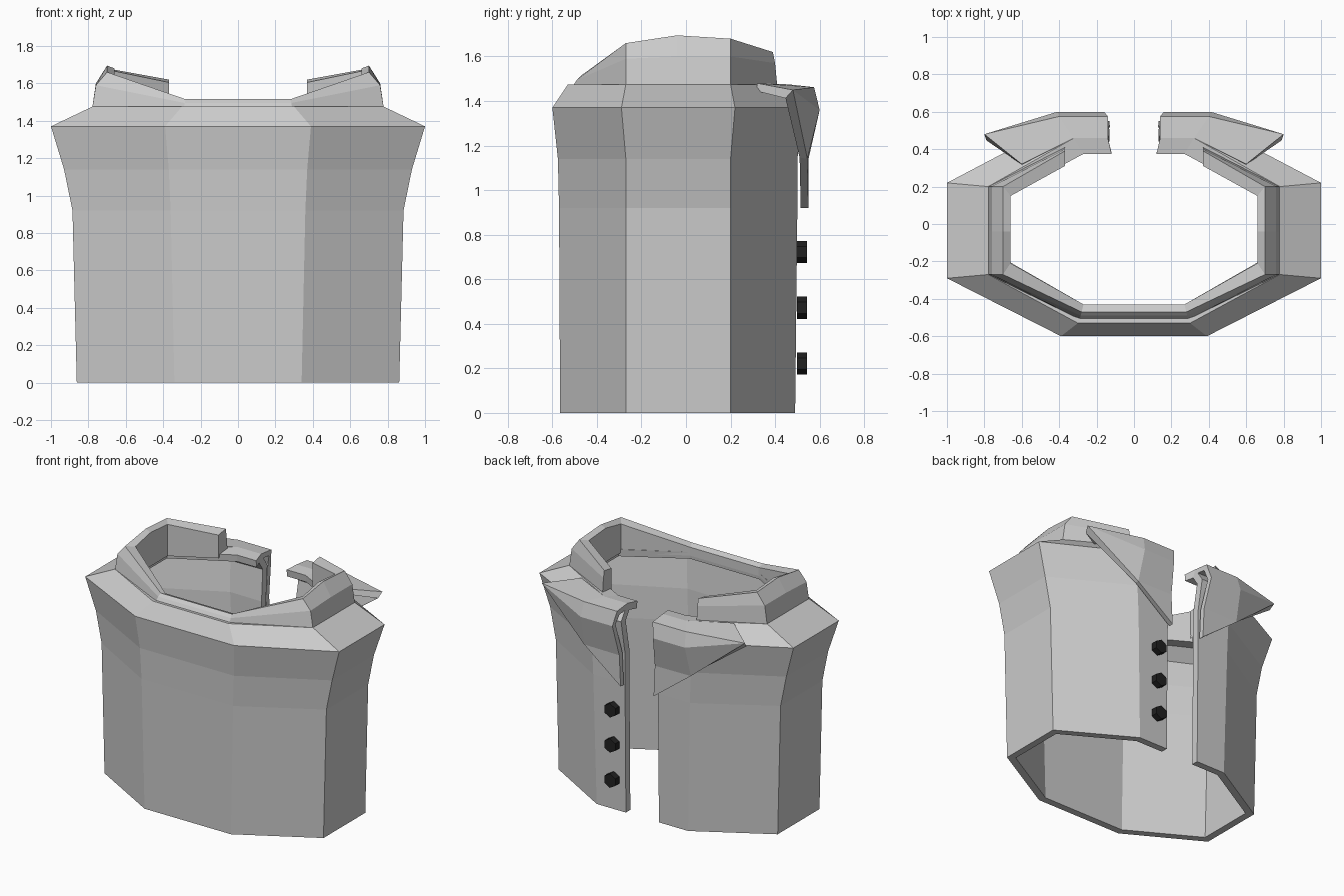
import bpy, math

if "Cube" in bpy.data.objects:
    bpy.data.objects.remove(bpy.data.objects["Cube"])

def sheet(name, verts, faces, thickness=0):
    """Half mesh mirrored over x, optionally thickened inward."""
    me = bpy.data.meshes.new(name)
    me.from_pydata(verts, [], faces)
    ob = bpy.data.objects.new(name, me)
    bpy.context.collection.objects.link(ob)
    m = ob.modifiers.new("mirror", 'MIRROR')
    m.merge_threshold = 0.001
    if thickness:
        s = ob.modifiers.new("solid", 'SOLIDIFY')
        s.thickness = thickness
        s.offset = -1
        s.use_even_offset = True
    return ob

def grid_faces(rows, cols):
    return [(r * cols + c, r * cols + c + 1, (r + 1) * cols + c + 1, (r + 1) * cols + c)
            for r in range(rows - 1) for c in range(cols - 1)]

# Body: z, back corner x/y, side x, side back y, side front y, front corner x, front y, opening x
rings = [
    (0.00, .34, -.565, .862, -.27, .20, .36, .49, .13),
    (0.92, .36, -.570, .885, -.27, .20, .38, .50, .13),
    (1.14, .37, -.575, .93, -.27, .20, .39, .50, .13),
    (1.37, .39, -.60, 1.0, -.29, .22, .41, .53, .14),
    (1.475, .30, -.53, .78, -.27, .20, .32, .46, .14),
    (1.465, .27, -.43, .67, -.20, .16, .27, .375, .12),
]
verts = []
for z, bx, by, sx, sb, sf, fx, fy, ox in rings:
    verts += [(0, by, z), (bx, by, z), (sx, sb, z), (sx, sf, z), (fx, fy, z), (ox, fy, z)]
sheet("coat_body", verts, grid_faces(len(rings), 6), .05)

# Standing collar: each column runs base, outer bend, top, inner top, inner base
outer = [(0, -.51), (.29, -.51), (.78, -.27), (.78, -.04), (.78, .20), (.37, .41)]
bend = [(0, -.49, 1.495), (.285, -.49, 1.495), (.76, -.27, 1.59), (.76, -.04, 1.60),
        (.76, .20, 1.60), (.37, .40, 1.57)]
top = [(0, -.47, 1.515), (.28, -.47, 1.515), (.70, -.27, 1.66), (.70, -.04, 1.695),
       (.70, .20, 1.68), (.37, .39, 1.62)]
inner = [(0, -.43), (.27, -.43), (.66, -.21), (.66, -.04), (.66, .15), (.37, .31)]
inner_top = [(x, y, t[2] - .015) for (x, y), t in zip(inner, top)]
verts = ([(x, y, 1.465) for x, y in outer] + bend + top + inner_top +
         [(x, y, 1.44) for x, y in inner])
sheet("collar", verts, grid_faces(5, 6) + [(5, 29, 23, 17, 11)])

# Pointed lapels folded over the front edges
verts = [(.14, .46, 1.475), (.32, .46, 1.475),   # fold
         (.14, .575, 1.462), (.40, .575, 1.462),  # top front edge
         (.16, .60, 1.36), (.41, .60, 1.36),     # widest
         (.14, .55, 1.14), (.42, .545, 1.14),    # lower
         (.13, .55, .92),                        # bottom point
         (.80, .48, 1.45), (.60, .32, 1.48)]     # outer tip, notch
faces = [(3, 2, 0, 1), (5, 4, 2, 3), (7, 6, 4, 5), (7, 8, 6),
         (9, 5, 3), (7, 5, 9), (3, 1, 10, 9)]
sheet("lapels", verts, faces, .035)

# Buttons
mat = bpy.data.materials.new("button_black")
mat.diffuse_color = (.015, .015, .015, 1)
mat.use_nodes = True
mat.node_tree.nodes["Principled BSDF"].inputs["Base Color"].default_value = mat.diffuse_color
for i in range(3):
    bpy.ops.mesh.primitive_cylinder_add(vertices=6, radius=.05, depth=.045,
                                        location=(.22, .52, .222 + .25 * i),
                                        rotation=(math.pi / 2, 0, 0))
    ob = bpy.context.object
    ob.name = f"button_{i + 1}"
    ob.data.materials.append(mat)
